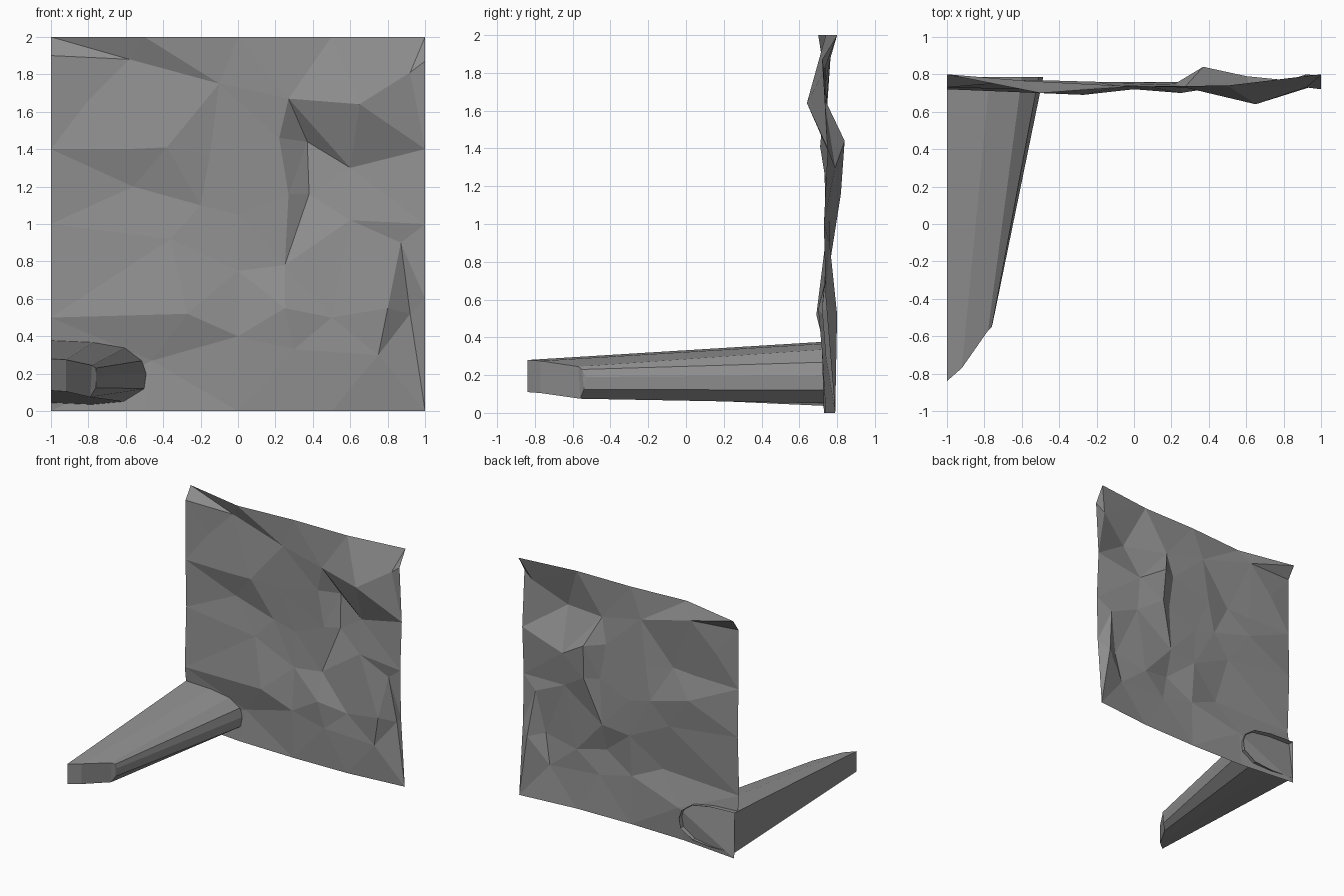
import bpy, bmesh
from mathutils import Vector
from mathutils.geometry import delaunay_2d_cdt

if "Cube" in bpy.data.objects:
    bpy.data.objects.remove(bpy.data.objects["Cube"])

stone = bpy.data.materials.new("grey stone")
stone.diffuse_color = (0.28, 0.28, 0.28, 1)
stone.use_nodes = True
stone.node_tree.nodes["Principled BSDF"].inputs["Base Color"].default_value = stone.diffuse_color


def add_object(name, bm):
    mesh = bpy.data.meshes.new(name)
    bm.to_mesh(mesh)
    bm.free()
    mesh.materials.append(stone)
    obj = bpy.data.objects.new(name, mesh)
    bpy.context.collection.objects.link(obj)
    return obj


# Rock wall: a single faceted sheet through scattered relief points (x, z, depth y)
relief = [
    (-1, 2, .80), (-1, 1.9, .73), (-1, 1.4, .73), (-1, 1, .74), (-1, .5, .72), (-1, 0, .79),
    (1, 2, .80), (1, 1.87, .72), (1, 1.4, .75), (1, 1, .73), (1, .6, .74), (1, 0, .79),
    (-.5, 2, .70), (0, 2, .735), (.5, 2, .74), (-.5, 0, .74), (0, 0, .73), (.5, 0, .74),
    (-.58, 1.88, .765), (-.8, 1.66, .75), (-.6, 1.4, .72), (-.38, 1.41, .71),
    (-.1, 1.75, .74), (.27, 1.67, .73), (.37, 1.44, .84), (.6, 1.3, .79),
    (.65, 1.64, .64), (.92, 1.81, .73), (.38, 1.16, .82), (-.15, 1.37, .75),
    (-.56, 1.2, .77), (-.2, 1.1, .76), (0, 1.05, .76), (.6, 1.02, .76),
    (-.36, .92, .74), (.25, .78, .76), (.87, .9, .76), (.92, .52, .80),
    (0, .4, .72), (-.27, .52, .69), (-.46, .27, .76),
    (.5, .5, .74), (.3, .33, .72), (.75, .3, .74), (.25, .55, .70),
    (0, .75, .75), (.22, 1.46, .75), (.27, 1.16, .76), (.8, .55, .72),
]
# crease lines, given by their end points in the wall plane
creases = [((.27, 1.67), (.6, 1.3)), ((.37, 1.44), (.38, 1.16)), ((-.8, 1.66), (-.6, 1.4)),
           ((-1, 2), (-.58, 1.88)), ((.87, .9), (.92, .52)), ((-.46, .27), (-.27, .52))]
keys = [(x, z) for x, z, y in relief]
edges = [(keys.index(p), keys.index(q)) for p, q in creases]
co, _, tris, source, _, _ = delaunay_2d_cdt([Vector(k) for k in keys], edges, [], 0, 1e-5)
bm = bmesh.new()
verts = [bm.verts.new((p.x, relief[source[i][0]][2], p.y)) for i, p in enumerate(co)]
for t in tris:
    face = bm.faces.new([verts[i] for i in t])
    face.normal_update()
    if face.normal.y > 0:
        face.normal_flip()
add_object("rock_wall", bm)

# Rock spur: tapered half section lofted from the wall to a slanted tip, cut flat at x = -1
base = [(-1, .38), (-.77, .37), (-.6, .34), (-.51, .27), (-.485, .2),
        (-.495, .12), (-.61, .05), (-.78, .035), (-1, .045)]
tip = [(-1, -.84, .28), (-.92, -.77, .275), (-.78, -.57, .245), (-.76, -.55, .23),
       (-.755, -.53, .19), (-.76, -.54, .125), (-.79, -.56, .075),
       (-.92, -.77, .105), (-1, -.84, .11)]
bm = bmesh.new()
a = [bm.verts.new((x, .785, z)) for x, z in base]
b = [bm.verts.new(p) for p in tip]
n = len(a)
for i in range(n):                       # sides, including the flat cut
    j = (i + 1) % n
    bm.faces.new((a[i], a[j], b[j], b[i]))
for i in range(3):                       # slanted tip
    bm.faces.new((b[i], b[i + 1], b[n - 2 - i], b[n - 1 - i]))
bm.faces.new((b[3], b[4], b[5]))
bmesh.ops.recalc_face_normals(bm, faces=bm.faces)
add_object("rock_spur", bm)
